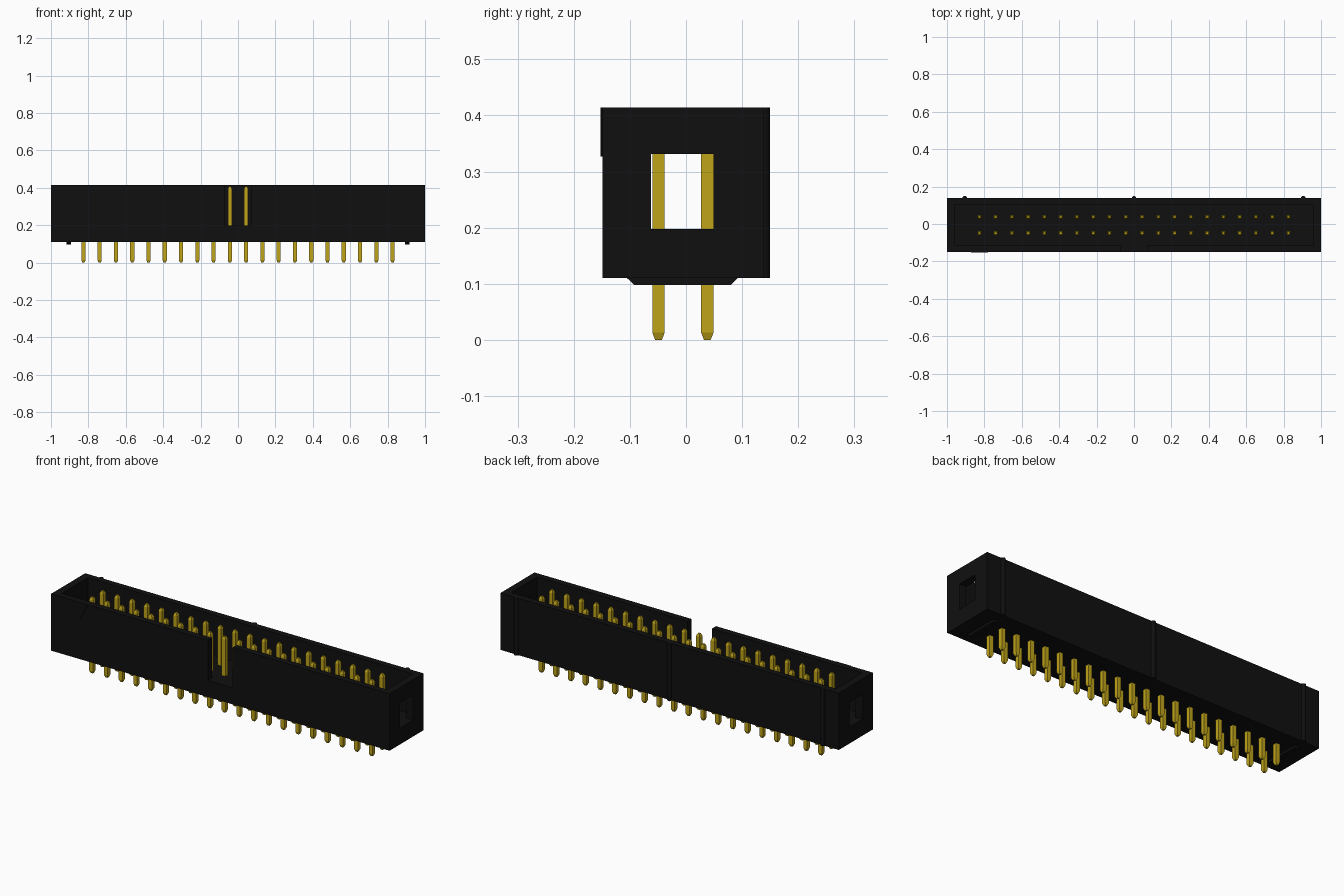
import bpy, bmesh
from mathutils import Vector

if "Cube" in bpy.data.objects:
    bpy.data.objects.remove(bpy.data.objects["Cube"], do_unlink=True)

# Main dimensions
FRONT, BACK = -0.149, 0.138
BOTTOM, TOP, FLOOR = 0.11, 0.414, 0.197
WALL = 0.034
MID_Y = (FRONT + BACK) / 2
PITCH, COLUMNS = 0.087, 20


def material(name, color):
    m = bpy.data.materials.new(name)
    m.use_nodes = True
    m.diffuse_color = color
    m.node_tree.nodes["Principled BSDF"].inputs["Base Color"].default_value = color
    return m


black = material("black plastic", (0.005, 0.005, 0.005, 1))
gold = material("gold metal", (0.52, 0.37, 0.01, 1))


def finish(name, bm, mat):
    bmesh.ops.recalc_face_normals(bm, faces=bm.faces)
    mesh = bpy.data.meshes.new(name)
    bm.to_mesh(mesh)
    bm.free()
    mesh.materials.append(mat)
    obj = bpy.data.objects.new(name, mesh)
    bpy.context.collection.objects.link(obj)
    return obj


def box(name, lo, hi, mat=black):
    bm = bmesh.new()
    bmesh.ops.create_cube(bm, size=1)
    lo, hi = Vector(lo), Vector(hi)
    for v in bm.verts:
        v.co = (lo + hi) / 2 + v.co * (hi - lo)
    return finish(name, bm, mat)


def prism(name, profile, direction, mat=black):
    """Extrude a closed outline along a vector."""
    bm = bmesh.new()
    face = bm.faces.new([bm.verts.new(p) for p in profile])
    ext = bmesh.ops.extrude_face_region(bm, geom=[face])["geom"]
    verts = [g for g in ext if isinstance(g, bmesh.types.BMVert)]
    bmesh.ops.translate(bm, verts=verts, vec=direction)
    return finish(name, bm, mat)


def cut(target, cutter):
    mod = target.modifiers.new("cut", "BOOLEAN")
    mod.operation, mod.solver, mod.object = "DIFFERENCE", "EXACT", cutter
    bpy.context.view_layer.objects.active = target
    bpy.ops.object.modifier_apply(modifier=mod.name)
    bpy.data.objects.remove(cutter, do_unlink=True)


# Housing: open tray with a key slot in front and a window in each end
housing = box("housing", (-1, FRONT, BOTTOM), (1, BACK, TOP))
cut(housing, box("cavity", (-0.96, FRONT + WALL, FLOOR), (0.96, BACK - WALL, TOP + 0.1)))
cut(housing, box("key_slot", (-0.073, FRONT - 0.1, FLOOR + 0.002), (0.073, MID_Y, TOP + 0.1)))
cut(housing, box("end_windows", (-1.1, -0.062, FLOOR + 0.001), (1.1, 0.049, 0.331)))

# Rounded ribs on the back
for side, x in (("right", -0.905), ("middle", 0), ("left", 0.905)):
    bm = bmesh.new()
    bmesh.ops.create_cone(bm, cap_ends=True, segments=16, radius1=0.012,
                          radius2=0.012, depth=TOP - BOTTOM)
    bmesh.ops.translate(bm, verts=bm.verts, vec=(x, BACK, (TOP + BOTTOM) / 2))
    rib = finish(side + "_back_rib", bm, black)
    bpy.context.view_layer.objects.active = rib
    rib.select_set(True)
    bpy.ops.object.shade_smooth_by_angle()
    rib.select_set(False)

# Tapered standoff rails under both ends
for side, x in (("right", -0.905), ("left", 0.905)):
    outline = [(x - 0.012, y, z) for y, z in
               ((-0.105, BOTTOM), (-0.092, 0.098), (0.08, 0.098), (0.092, BOTTOM))]
    prism(side + "_standoff", outline, (0.024, 0, 0))

# Raised triangle marking the first pin
mark_x = -PITCH * (COLUMNS - 1) / 2
prism("first_pin_mark", [(mark_x - 0.045, FRONT, TOP), (mark_x + 0.045, FRONT, TOP),
                         (mark_x, FRONT, 0.327)], (0, -0.003, 0))

# Square pins with tapered tips, two rows
bm = bmesh.new()
levels = ((0, 0.006), (0.013, 0.011), (0.393, 0.011), (0.406, 0.006))
for row_y in (MID_Y - PITCH / 2, MID_Y + PITCH / 2):
    for i in range(COLUMNS):
        x = (i - (COLUMNS - 1) / 2) * PITCH
        rings = [[bm.verts.new((x + sx * r, row_y + sy * r, z))
                  for sx, sy in ((-1, -1), (1, -1), (1, 1), (-1, 1))]
                 for z, r in levels]
        bm.faces.new(rings[0])
        bm.faces.new(rings[-1])
        for a, b in zip(rings, rings[1:]):
            for k in range(4):
                n = (k + 1) % 4
                bm.faces.new((a[k], a[n], b[n], b[k]))
finish("pins", bm, gold)
